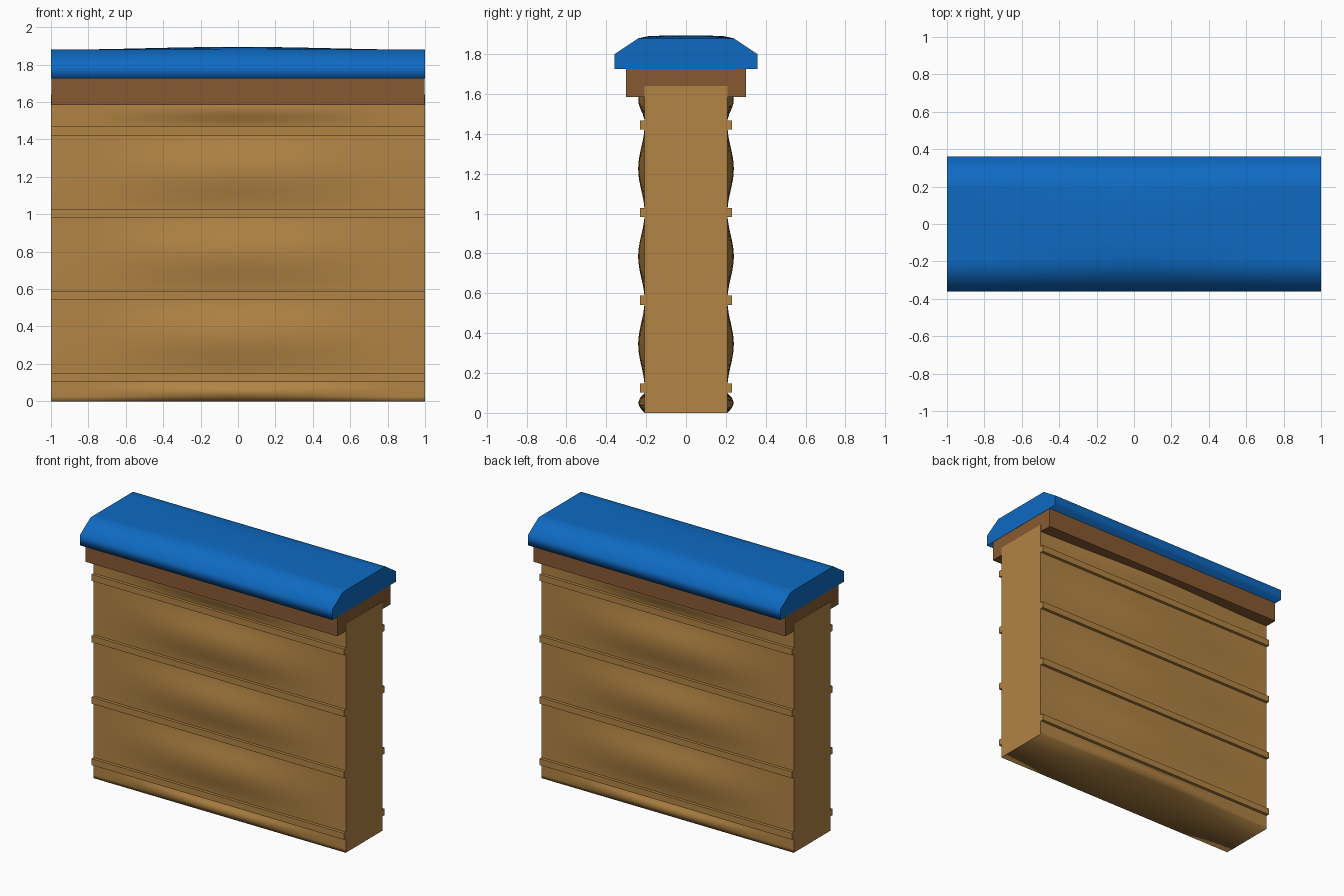
import bpy, bmesh
from math import sin, cos, pi

cube = bpy.data.objects.get("Cube")
if cube:
    bpy.data.objects.remove(cube, do_unlink=True)


def material(name, rgb):
    m = bpy.data.materials.new(name)
    m.use_nodes = True
    m.diffuse_color = (*rgb, 1)
    m.node_tree.nodes["Principled BSDF"].inputs["Base Color"].default_value = (*rgb, 1)
    return m


tan = material("tan plaster", (0.445, 0.231, 0.058))
brown = material("brown wood", (0.242, 0.102, 0.032))
blue = material("blue tile", (0.0044, 0.144, 0.54))


def loft(name, section, mat, half=1.0, steps=1, smooth=False):
    """Sweep a closed (y, z) section along x; the section may vary with x."""
    bm = bmesh.new()
    rings = []
    for i in range(steps + 1):
        x = half * (2 * i / steps - 1)
        rings.append([bm.verts.new((x, y, z)) for y, z in section(x)])
    n = len(rings[0])
    for a, b in zip(rings, rings[1:]):
        for j in range(n):
            k = (j + 1) % n
            bm.faces.new((a[j], a[k], b[k], b[j]))
    ends = [bm.faces.new(rings[0]), bm.faces.new(rings[-1])]
    bmesh.ops.recalc_face_normals(bm, faces=bm.faces)
    # Smooth along the sweep, crisp around both ends
    for f in bm.faces:
        f.smooth = smooth and f not in ends
    for f in ends:
        for e in f.edges:
            e.smooth = False
    mesh = bpy.data.meshes.new(name)
    bm.to_mesh(mesh)
    bm.free()
    mesh.materials.append(mat)
    obj = bpy.data.objects.new(name, mesh)
    bpy.context.collection.objects.link(obj)
    return obj


def box(name, y0, y1, z0, z1, mat, half=1.0):
    return loft(name, lambda x: [(y0, z0), (y1, z0), (y1, z1), (y0, z1)], mat, half)


def swell(x):
    return cos(pi * x / 2) ** 2


PITCH = 0.44      # spacing of the battens
FIRST = 0.125     # height of the lowest batten


def bulge(z):
    """Outward swelling between the battens, from 0 to 1."""
    if z < 0.1:
        return sin(pi * z / 0.1)
    if z < FIRST:
        return 0
    if z < FIRST + 3 * PITCH:
        return sin(pi * (z - FIRST) / PITCH) ** 2
    return sin(pi * max(0, z - 1.46) / 0.22) ** 2


# Wall with pillowed panels on both faces
heights = [i * 0.025 for i in range(66)] + [1.64]


def wall_section(x):
    side = [(0.208 + 0.032 * bulge(z) * swell(x), z) for z in heights]
    return side + [(-y, z) for y, z in reversed(side)]


loft("wall", wall_section, tan, steps=32, smooth=True)

# Horizontal battens, front and back
for i in range(4):
    z = FIRST + i * PITCH
    box(f"front_batten_{i + 1}", -0.23, -0.2, z - 0.023, z + 0.023, tan)
    box(f"back_batten_{i + 1}", 0.2, 0.23, z - 0.023, z + 0.023, tan)

# Beam under the cap
box("beam", -0.3, 0.3, 1.585, 1.735, brown, half=0.998)


# Chamfered cap with a slightly crowned top
def cap_section(x):
    crown = 0.015 * swell(x)
    side = [(0.36, 1.725), (0.36, 1.8), (0.24, 1.88),
            (0.19, 1.88 + 0.7 * crown), (0.1, 1.88 + 0.95 * crown)]
    return side + [(0, 1.88 + crown)] + [(-y, z) for y, z in reversed(side)]


loft("cap", cap_section, blue, steps=24, smooth=True)
